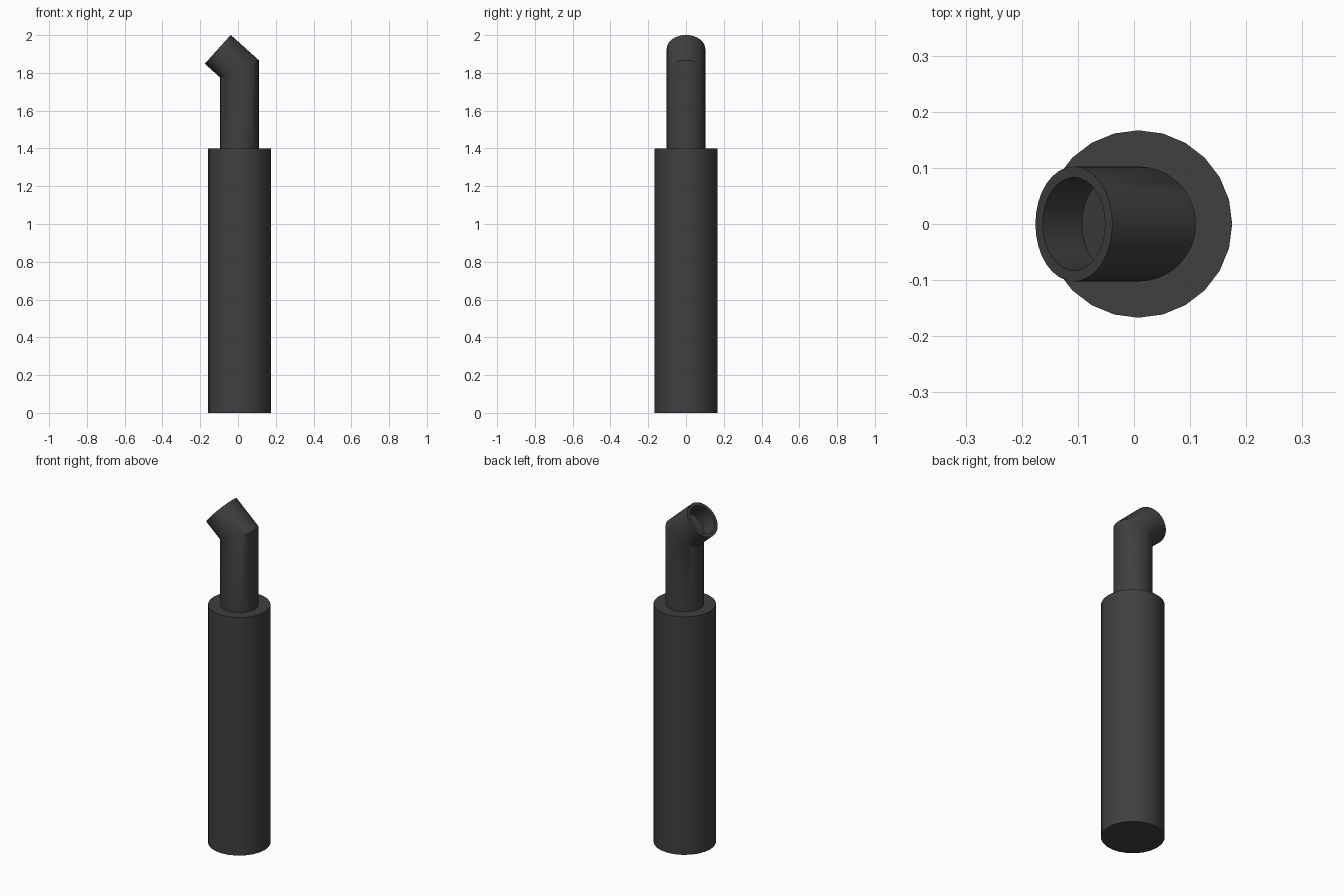
import bpy, bmesh, math
from mathutils import Vector

if "Cube" in bpy.data.objects:
    bpy.data.objects.remove(bpy.data.objects["Cube"], do_unlink=True)

# Dark metal
metal = bpy.data.materials.new("dark_grey_metal")
metal.use_nodes = True
colour = (0.05, 0.05, 0.05, 1)
metal.diffuse_color = colour
metal.node_tree.nodes["Principled BSDF"].inputs["Base Color"].default_value = colour

AXIS_X = 0.008
UP = Vector((0, 0, 1))


def tube(name, sides, sections):
    """Closed tube through rings of (centre, normal, radius, stretch)."""
    bm = bmesh.new()
    rings = []
    for centre, normal, radius, stretch in sections:
        across = Vector((0, 1, 0))
        side = across.cross(normal).normalized()
        ring = []
        for i in range(sides):
            a = math.tau * i / sides
            ring.append(bm.verts.new(centre + side * radius * stretch * math.cos(a)
                                     + across * radius * math.sin(a)))
        rings.append(ring)
    for low, high in zip(rings, rings[1:]):
        for i in range(sides):
            j = (i + 1) % sides
            bm.faces.new((low[i], low[j], high[j], high[i]))
    bm.faces.new(rings[0][::-1])
    bm.faces.new(rings[-1])
    bmesh.ops.recalc_face_normals(bm, faces=bm.faces)
    mesh = bpy.data.meshes.new(name)
    bm.to_mesh(mesh)
    bm.free()
    mesh.materials.append(metal)
    obj = bpy.data.objects.new(name, mesh)
    bpy.context.collection.objects.link(obj)
    bpy.ops.object.select_all(action='DESELECT')
    obj.select_set(True)
    bpy.context.view_layer.objects.active = obj
    bpy.ops.object.shade_smooth_by_angle(angle=math.radians(30))
    return obj


# Wide lower cylinder
base = Vector((AXIS_X, 0, 0))
tube("main_cylinder", 24, [(base, UP, 0.167, 1), (base + UP * 1.4, UP, 0.167, 1)])

# Narrow pipe, mitred elbow and angled outlet with a blind bore
tilt = math.radians(48)
outlet = Vector((-math.sin(tilt), 0, math.cos(tilt)))
elbow = Vector((AXIS_X, 0, 1.821))
mouth = elbow + outlet * 0.155
tube("bent_pipe", 32, [
    (base + UP * 1.4, UP, 0.1025, 1),
    (elbow, UP + outlet, 0.1025, 1 / math.cos(tilt / 2)),
    (mouth, outlet, 0.1025, 1),
    (mouth, outlet, 0.083, 1),
    (mouth - outlet * 0.094, outlet, 0.083, 1),
])
